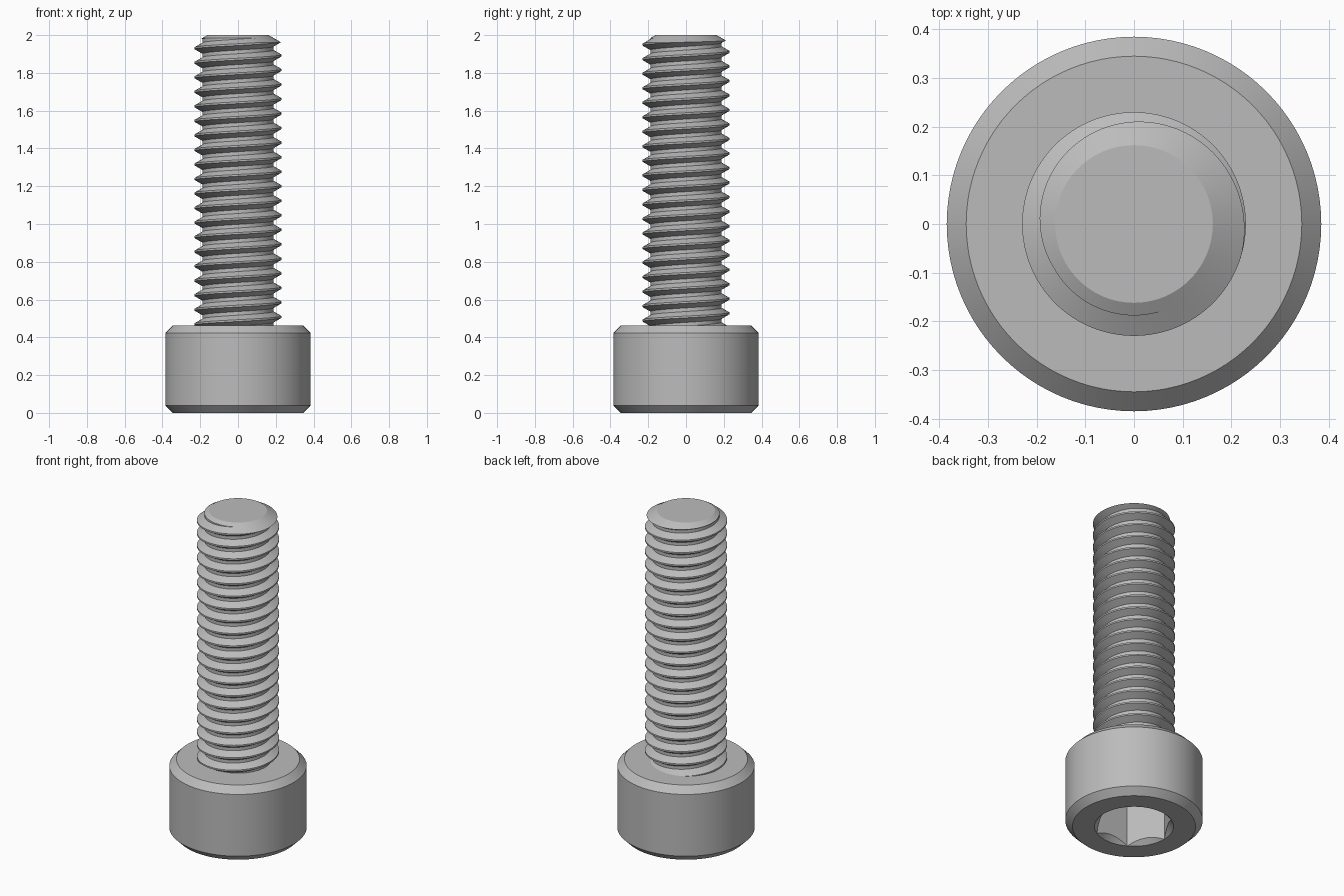
import bpy
import bmesh
from math import pi, cos, sin, tan, radians

cube = bpy.data.objects.get("Cube")
if cube:
    bpy.data.objects.remove(cube)

SEGMENTS = 96
HEAD_TOP, HEAD_R, BEVEL = 0.462, 0.385, 0.04
SOCKET_DEPTH, SOCKET_FLAT = 0.26, 0.192
SOCKET_CORNER = SOCKET_FLAT / cos(pi / 6)
PITCH, CREST_R, ROOT_R = 0.0769, 0.23, 0.188
TIP_Z, TIP_R, TIP_SLOPE = 2.0, 0.162, tan(radians(60))
CREST_Z = 1.969            # height of the last crest on the +x side
TURNS = 21                 # turns below that crest; the lowest sit inside the head

steel = bpy.data.materials.new("steel_grey")
steel.use_nodes = True
colour = (0.5, 0.5, 0.5, 1)
steel.diffuse_color = colour
steel.node_tree.nodes["Principled BSDF"].inputs["Base Color"].default_value = colour


def sweep(name, profile_at):
    """Turn a profile of (radius, height) points, which may vary with angle, about z."""
    bm = bmesh.new()
    columns = []
    for i in range(SEGMENTS + 1):
        a = 2 * pi * i / SEGMENTS
        columns.append([bm.verts.new((r * cos(a), r * sin(a), z)) for r, z in profile_at(a)])
    for a, b in zip(columns, columns[1:]):
        for k in range(len(a) - 1):
            bm.faces.new((a[k], b[k], b[k + 1], a[k + 1]))
    bmesh.ops.remove_doubles(bm, verts=bm.verts, dist=1e-5)
    mesh = bpy.data.meshes.new(name)
    bm.to_mesh(mesh)
    bm.free()
    mesh.materials.append(steel)
    obj = bpy.data.objects.new(name, mesh)
    bpy.context.collection.objects.link(obj)
    bpy.ops.object.select_all(action='DESELECT')
    obj.select_set(True)
    bpy.context.view_layer.objects.active = obj
    bpy.ops.object.shade_smooth_by_angle(angle=radians(22))
    return obj


# Cylindrical head with bevelled rims and a countersunk hexagonal socket below
def head_profile(a):
    wall = SOCKET_FLAT / cos(a % (pi / 3) - pi / 6)
    return [(0, SOCKET_DEPTH), (wall, SOCKET_DEPTH),
            (wall, SOCKET_CORNER - wall), (SOCKET_CORNER, 0),
            (HEAD_R - BEVEL, 0), (HEAD_R, BEVEL),
            (HEAD_R, HEAD_TOP - BEVEL), (HEAD_R - BEVEL, HEAD_TOP), (0, HEAD_TOP)]


# Right-handed helical thread, trimmed by a shallow cone at the tip
def tip_limit(z):
    return TIP_R + (TIP_Z - z) * TIP_SLOPE


def thread_profile(a):
    points, end = [], None
    for turn in range(-TURNS, 3):
        crest = CREST_Z + (turn + a / (2 * pi)) * PITCH
        # root end, crest start, crest end, root start
        for offset, r in ((-3 / 8, ROOT_R), (-1 / 16, CREST_R),
                          (1 / 16, CREST_R), (3 / 8, ROOT_R)):
            z = crest + offset * PITCH
            if end is None and r > tip_limit(z):
                r0, z0 = points[-1]
                inside, outside = tip_limit(z0) - r0, r - tip_limit(z)
                t = inside / (inside + outside)
                end = (r0 + (r - r0) * t, z0 + (z - z0) * t)
            points.append(end or (r, z))
    return points + [(TIP_R, TIP_Z), (0, TIP_Z)]


sweep("socket_head", head_profile)
sweep("threaded_shaft", thread_profile)
